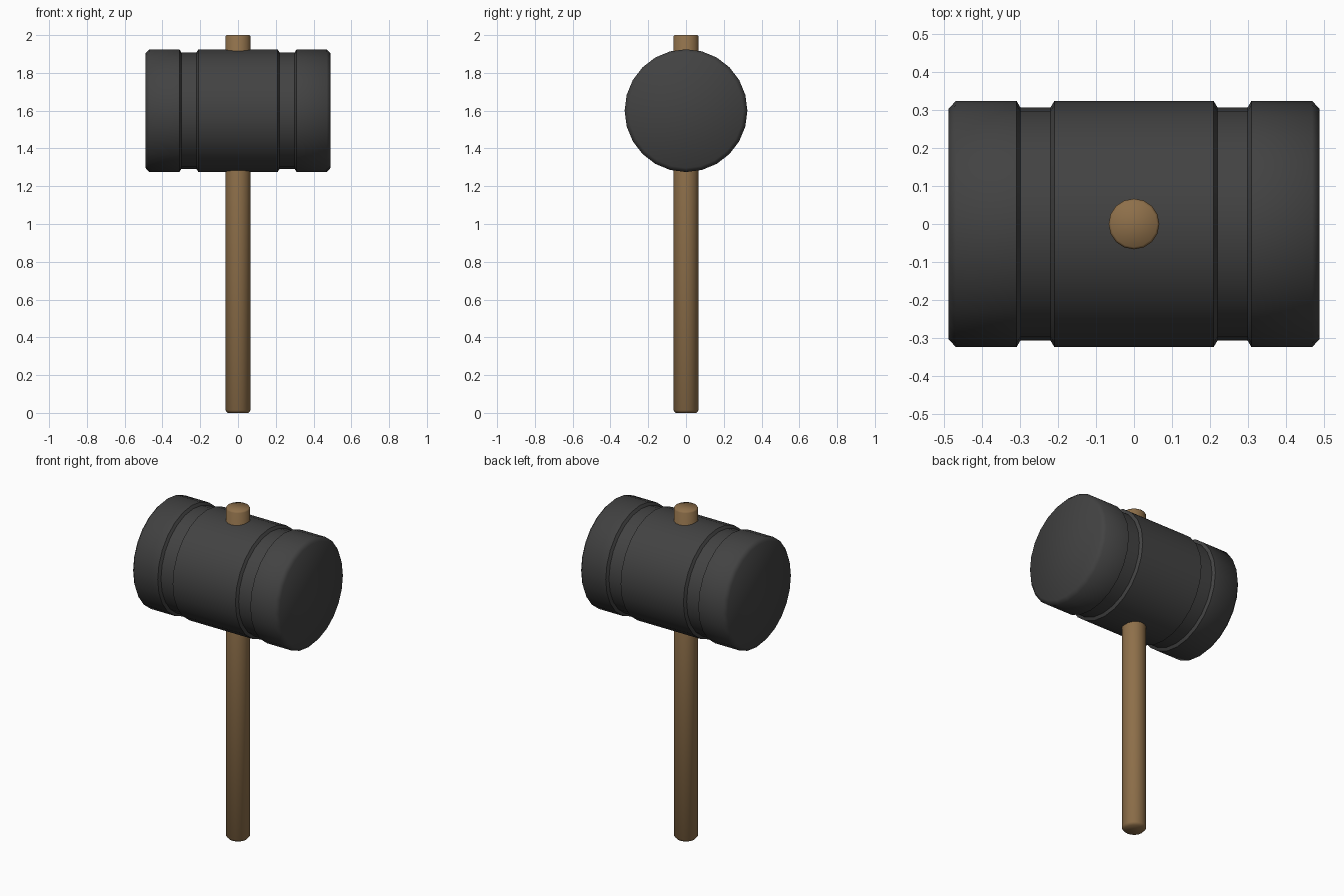
import bpy, bmesh, math
from mathutils import Matrix

if "Cube" in bpy.data.objects:
    bpy.data.objects.remove(bpy.data.objects["Cube"])


def material(name, rgb):
    m = bpy.data.materials.new(name)
    m.diffuse_color = (*rgb, 1)
    m.use_nodes = True
    m.node_tree.nodes["Principled BSDF"].inputs["Base Color"].default_value = m.diffuse_color
    return m


def lathe(name, profile, sides, mat, matrix, angle):
    """Revolve (radius, height) points around z, cap both ends."""
    bm = bmesh.new()
    rings = [[bm.verts.new((r * math.cos(2 * math.pi * i / sides),
                            r * math.sin(2 * math.pi * i / sides), h))
              for i in range(sides)] for r, h in profile]
    for a, b in zip(rings, rings[1:]):
        for i in range(sides):
            j = (i + 1) % sides
            bm.faces.new((a[i], a[j], b[j], b[i]))
    bm.faces.new(rings[0][::-1])
    bm.faces.new(rings[-1])
    bm.transform(matrix)
    bmesh.ops.recalc_face_normals(bm, faces=bm.faces)
    mesh = bpy.data.meshes.new(name)
    bm.to_mesh(mesh)
    bm.free()
    mesh.materials.append(mat)
    ob = bpy.data.objects.new(name, mesh)
    bpy.context.collection.objects.link(ob)
    bpy.ops.object.select_all(action='DESELECT')
    ob.select_set(True)
    bpy.context.view_layer.objects.active = ob
    bpy.ops.object.shade_smooth_by_angle(angle=math.radians(angle))
    return ob


iron = material("dark iron", (0.055, 0.055, 0.055))
wood = material("brown wood", (0.27, 0.16, 0.068))

# Mallet head: half profile with groove and chamfered rim, mirrored along x
half = [(0.325, 0.21), (0.308, 0.22), (0.308, 0.30),
        (0.325, 0.31), (0.325, 0.47), (0.303, 0.49)]
head = [(r, -h) for r, h in reversed(half)] + half
lathe("mallet_head", head, 24, iron,
      Matrix.Translation((0, 0, 1.6)) @ Matrix.Rotation(math.pi / 2, 4, 'Y'), 50)

# Handle running right through the head, with softened ends
handle = [(0.055, 0), (0.067, 0.014), (0.067, 1.992), (0.061, 2.0)]
lathe("handle", handle, 16, wood, Matrix.Identity(4), 55)
